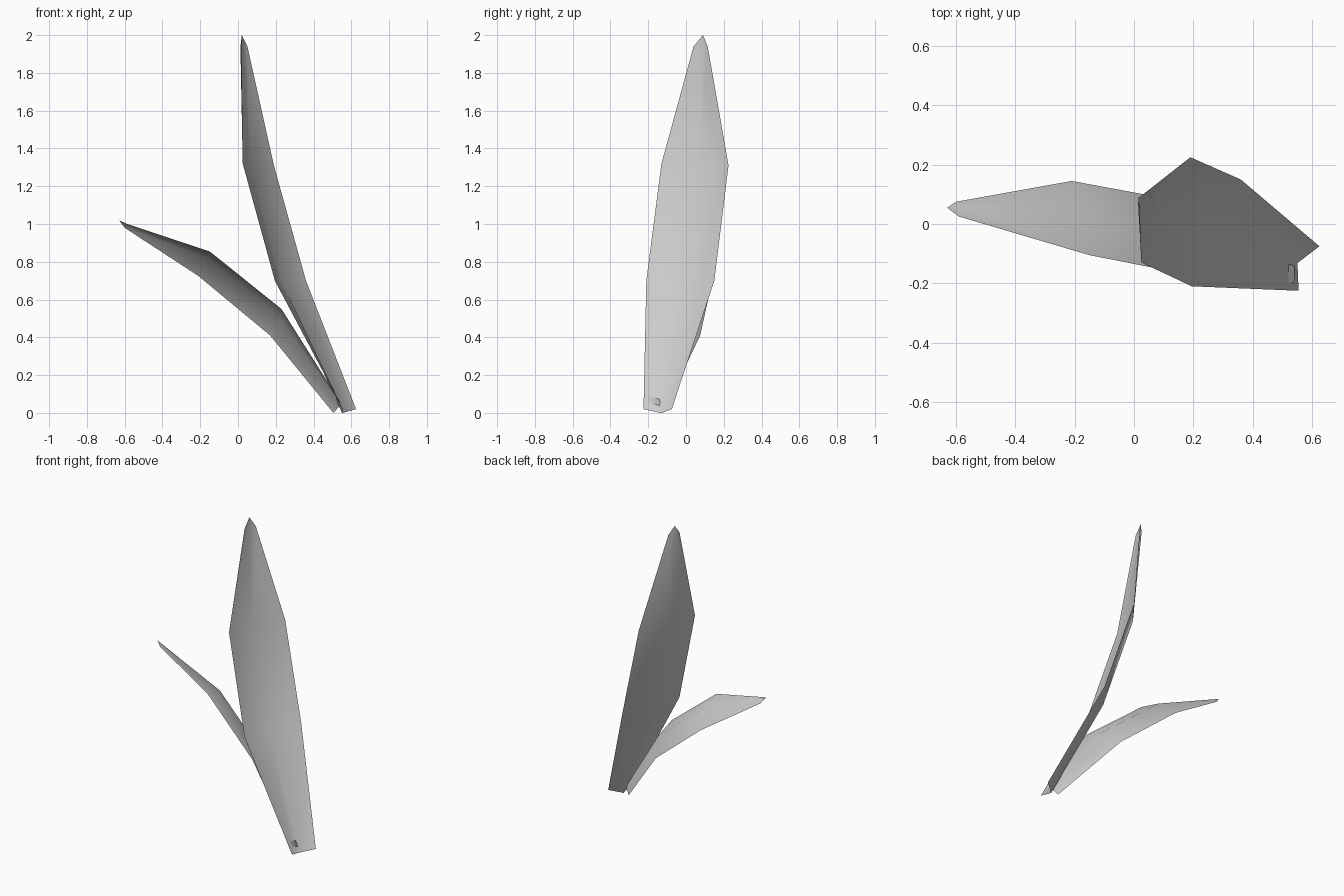
import bpy
import bmesh
from mathutils import Vector

if "Cube" in bpy.data.objects:
    bpy.data.objects.remove(bpy.data.objects["Cube"], do_unlink=True)

# One pale grey for both leaves
grey = bpy.data.materials.new("pale_grey")
grey.use_nodes = True
grey.diffuse_color = (0.6, 0.6, 0.6, 1)
grey.node_tree.nodes["Principled BSDF"].inputs["Base Color"].default_value = grey.diffuse_color


def make_leaf(name, front_edge, back_edge, tip, cup):
    """Thin leaf sheet from two edges and a tip, its midrib pushed off the chord by cup."""
    front = [Vector(p) for p in front_edge]
    back = [Vector(p) for p in back_edge]
    tip = Vector(tip)
    centres = [(a + b) / 2 for a, b in zip(front, back)] + [tip]

    bm = bmesh.new()
    rows = []
    for i, (a, b) in enumerate(zip(front, back)):
        chord = b - a
        along = centres[i + 1] - centres[max(i - 1, 0)]
        normal = chord.cross(along).normalized()
        depth = cup * min(1, chord.length / 0.16)
        midrib = centres[i] + normal * depth
        rows.append([bm.verts.new(p) for p in (a, midrib, b)])

    # Blade quads, then the two triangles that close the tip
    for low, high in zip(rows, rows[1:]):
        for j in range(2):
            bm.faces.new((low[j], low[j + 1], high[j + 1], high[j]))
    end = bm.verts.new(tip)
    for j in range(2):
        bm.faces.new((rows[-1][j], rows[-1][j + 1], end))

    for face in bm.faces:
        face.smooth = True
    mesh = bpy.data.meshes.new(name)
    bm.to_mesh(mesh)
    bm.free()
    mesh.materials.append(grey)
    leaf = bpy.data.objects.new(name, mesh)
    bpy.context.collection.objects.link(leaf)
    return leaf


# Tall upright leaf
make_leaf(
    "tall_leaf",
    front_edge=[(0.555, -0.225, 0.02), (0.195, -0.21, 0.7), (0.025, -0.13, 1.32), (0.02, 0.04, 1.94)],
    back_edge=[(0.625, -0.075, 0.02), (0.36, 0.15, 0.7), (0.19, 0.225, 1.31), (0.05, 0.115, 1.94)],
    tip=(0.02, 0.09, 2),
    cup=-0.048,
)

# Short leaf arching out to the side
make_leaf(
    "short_leaf",
    front_edge=[(0.54, -0.2, 0.06), (0.23, -0.18, 0.55), (-0.15, -0.105, 0.855), (-0.59, 0.025, 1)],
    back_edge=[(0.505, -0.12, 0), (0.17, 0.075, 0.41), (-0.21, 0.145, 0.725), (-0.6, 0.075, 0.98)],
    tip=(-0.63, 0.055, 1.02),
    cup=0.04,
)
